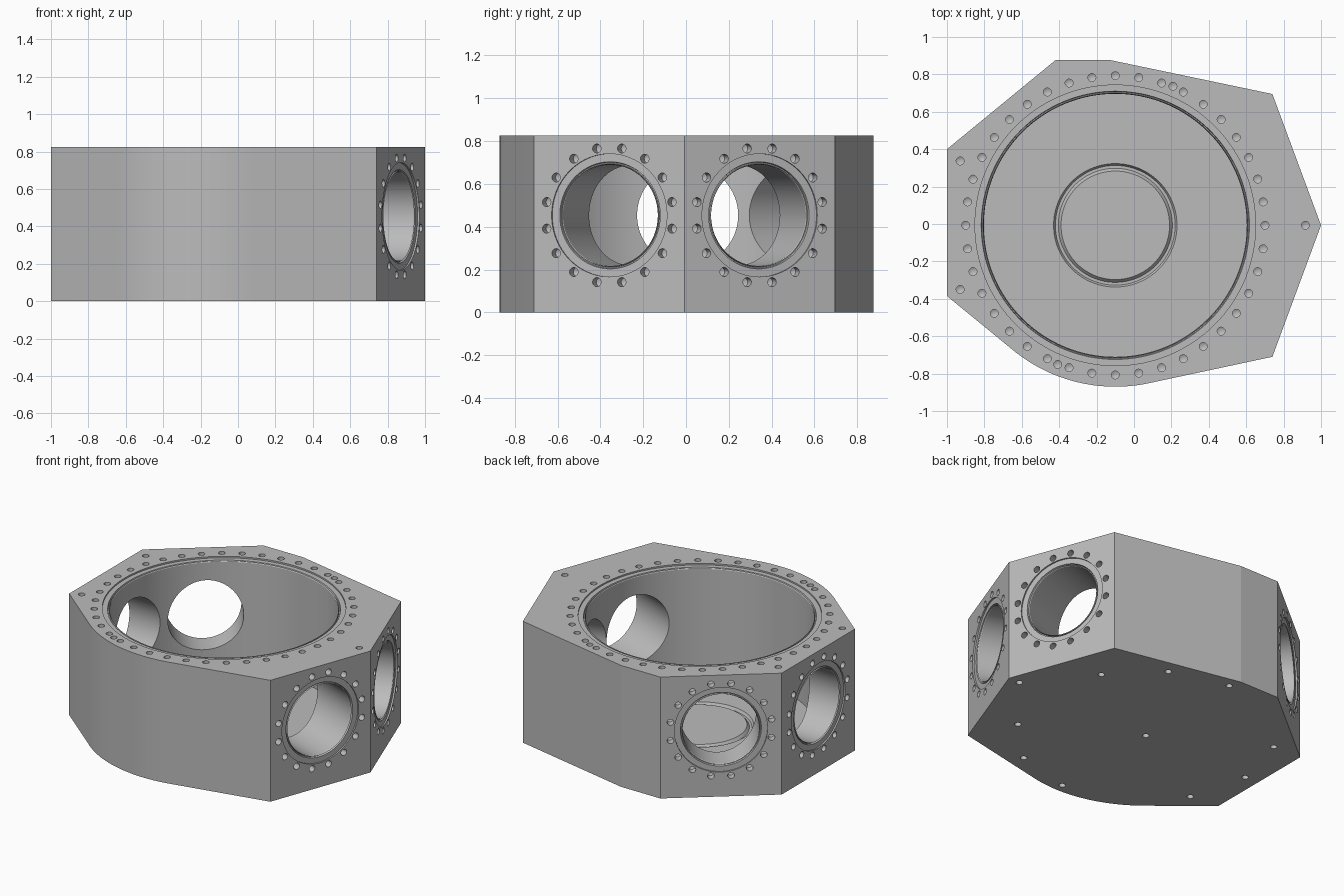
import bpy, bmesh, math
from mathutils import Vector, Matrix

HEIGHT = 0.825
CENTRE = Vector((-0.10, -0.007, 0))
PORT_Z = 0.453

cube = bpy.data.objects.get("Cube")
if cube:
    bpy.data.objects.remove(cube, do_unlink=True)

steel = bpy.data.materials.new("machined_grey")
steel.use_nodes = True
GREY = (0.5, 0.5, 0.5, 1)
steel.diffuse_color = GREY
steel.node_tree.nodes["Principled BSDF"].inputs["Base Color"].default_value = GREY


def finish(bm, name):
    bmesh.ops.recalc_face_normals(bm, faces=bm.faces[:])
    mesh = bpy.data.meshes.new(name)
    bm.to_mesh(mesh)
    bm.free()
    mesh.materials.append(steel)
    obj = bpy.data.objects.new(name, mesh)
    bpy.context.collection.objects.link(obj)
    return obj


def revolve(bm, profile, segs, matrix):
    """Closed solid of revolution; the profile starts and ends on the axis."""
    rings = []
    for r, z in profile:
        count = segs if r > 0 else 1
        rings.append([bm.verts.new(matrix @ Vector((
            r * math.cos(math.tau * i / segs), r * math.sin(math.tau * i / segs), z)))
            for i in range(count)])
    for a, b in zip(rings, rings[1:]):
        for i in range(segs):
            j = (i + 1) % segs
            if len(a) == 1:
                bm.faces.new((a[0], b[i], b[j]))
            elif len(b) == 1:
                bm.faces.new((a[i], a[j], b[0]))
            else:
                bm.faces.new((a[i], a[j], b[j], b[i]))


def mouth(seat, bore):
    """Sealing recess and knife edge leading into a bore, outer face at z = 0."""
    edge = bore + 0.014
    return [(0, 0.05), (seat, 0.05), (seat, -0.010), (edge, -0.010),
            (edge - 0.003, -0.022), (bore + 0.006, -0.022), (bore + 0.004, -0.010),
            (bore, -0.016)]


def polar(radius, degrees, z=0):
    a = math.radians(degrees)
    return CENTRE + Vector((radius * math.cos(a), radius * math.sin(a), z))


# Chamber block: faceted outline with one rounded front flank
outline = [Vector(p) for p in ((0.74, -0.71, 0), (1, -0.007, 0), (0.74, 0.695, 0),
                               (-0.125, 0.876, 0), (-0.42, 0.876, 0),
                               (-1, 0.40, 0), (-1, -0.385, 0))]
arc = [polar(0.863, 232 + 50 * i / 20) for i in range(21)]
bm = bmesh.new()
base = bm.faces.new([bm.verts.new(p) for p in outline + arc])
top = bmesh.ops.extrude_face_region(bm, geom=[base])["geom"]
bmesh.ops.translate(bm, vec=(0, 0, HEIGHT),
                    verts=[v for v in top if isinstance(v, bmesh.types.BMVert)])
chamber = finish(bm, "chamber_block")

cutters = []

# Main bore with the ring groove in its floor
floor = 0.08 - HEIGHT
bm = bmesh.new()
revolve(bm, mouth(0.75, 0.703) + [
    (0.703, floor), (0.33, floor), (0.32, floor - 0.018), (0.305, floor - 0.018),
    (0.29, floor), (0, floor)], 128, Matrix.Translation(CENTRE + Vector((0, 0, HEIGHT))))
cutters.append(finish(bm, "main_bore_cutter"))

# Side ports, square to the middle of their faces
holes = bmesh.new()
BOLT = [(0, 0.02), (0.021, 0.02), (0.021, -0.05), (0, -0.062)]
for start, end in ((0, 1), (1, 2), (4, 5), (5, 6)):
    a, b = outline[start], outline[end]
    normal = (b - a).cross(Vector((0, 0, 1))).normalized()
    mid = (a + b) / 2 + Vector((0, 0, PORT_Z))
    frame = Matrix.Translation(mid) @ normal.to_track_quat('Z', 'Y').to_matrix().to_4x4()
    depth = (mid - CENTRE).dot(normal) - 0.57
    bm = bmesh.new()
    revolve(bm, mouth(0.287, 0.236) + [(0.236, -depth), (0, -depth)], 96, frame)
    cutters.append(finish(bm, "port_cutter"))
    for i in range(16):
        t = math.tau * (i + 0.5) / 16
        offset = Matrix.Translation((0.318 * math.cos(t), 0.318 * math.sin(t), 0))
        revolve(holes, BOLT, 20, frame @ offset)

# Top bolt circle and the extra holes beside it
spots = [polar(0.80, 9 * i) for i in range(40)]
spots += [polar(0.805, 67.5), polar(0.805, 247.5)]
spots += [Vector((0.916, -0.007, 0)), Vector((-0.93, 0.337, 0)), Vector((-0.93, -0.35, 0))]
for p in spots:
    revolve(holes, BOLT, 20, Matrix.Translation(p + Vector((0, 0, HEIGHT))))

# Mounting holes in the underside
flip = Matrix.Rotation(math.pi, 4, 'X')
under = [polar(0.80, d) for d in (30, 60, 90, 150, 180, 210, 270, 300, 330)]
for p in under + [CENTRE, Vector((0.916, -0.007, 0))]:
    revolve(holes, BOLT, 20, Matrix.Translation(p) @ flip)
cutters.append(finish(holes, "bolt_hole_cutter"))

# Cut everything, then bake the result and drop the helpers
for cutter in cutters:
    cutter.hide_render = True
    mod = chamber.modifiers.new(cutter.name, 'BOOLEAN')
    mod.operation = 'DIFFERENCE'
    mod.solver = 'EXACT'
    mod.object = cutter
graph = bpy.context.evaluated_depsgraph_get()
baked = bpy.data.meshes.new_from_object(chamber.evaluated_get(graph))
chamber.modifiers.clear()
chamber.data = baked
for cutter in cutters:
    bpy.data.objects.remove(cutter, do_unlink=True)

for obj in bpy.context.selected_objects:
    obj.select_set(False)
chamber.select_set(True)
bpy.context.view_layer.objects.active = chamber
bpy.ops.object.shade_smooth_by_angle(angle=math.radians(9))
